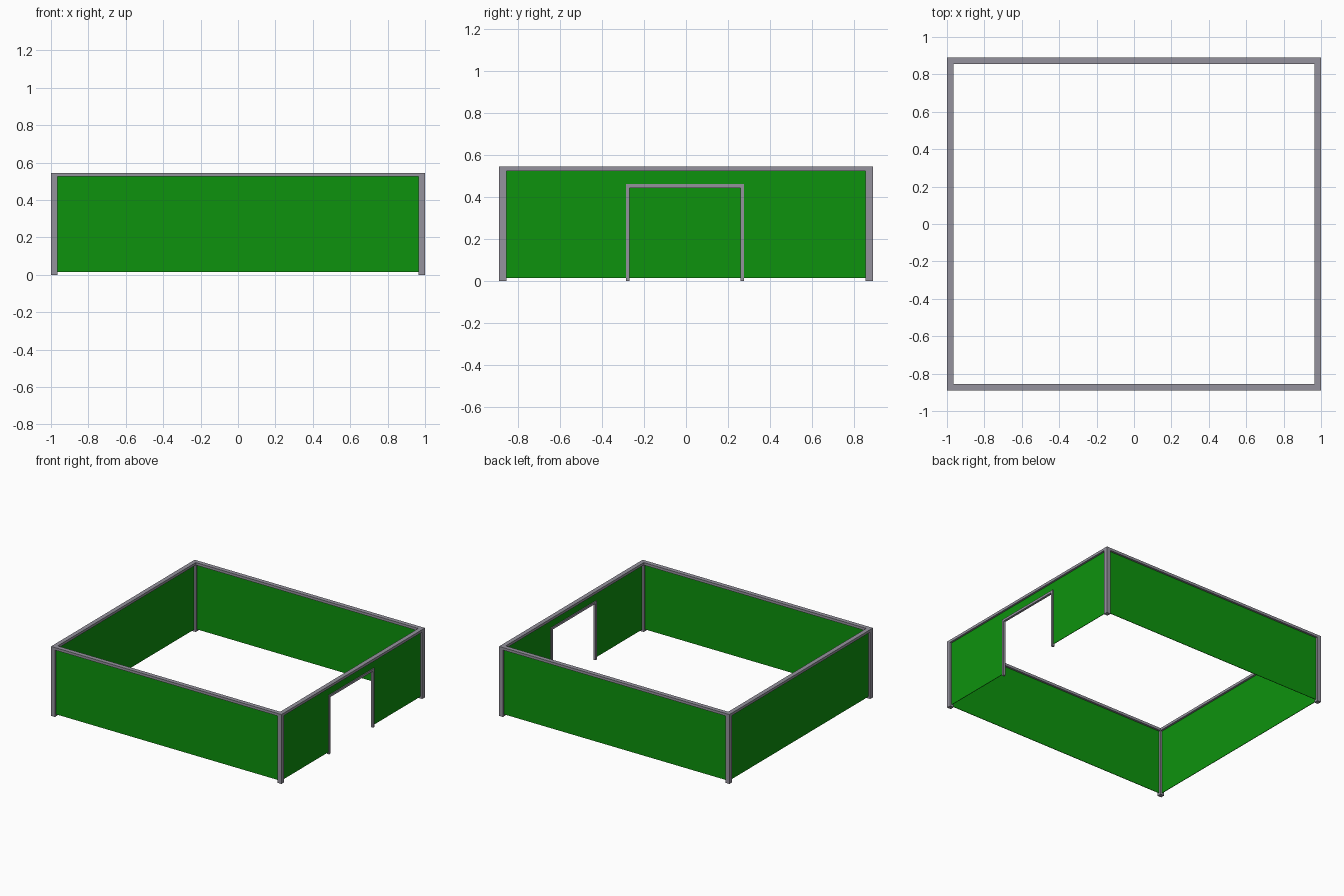
import bpy

if "Cube" in bpy.data.objects:
    bpy.data.objects.remove(bpy.data.objects["Cube"])

HX, HY, H = 1.0, 0.89, 0.545      # outer half sizes and height
POST, RAIL = 0.034, 0.02          # corner post width, top rail height
DOOR_Y0, DOOR_Y1, DOOR_TOP = -0.287, 0.277, 0.462
FRAME = 0.018                     # door frame thickness
PANEL, GAP = 0.004, 0.015         # panel thickness, gap under panels


def material(name, colour):
    m = bpy.data.materials.new(name)
    m.diffuse_color = (*colour, 1)
    m.use_nodes = True
    m.node_tree.nodes["Principled BSDF"].inputs["Base Color"].default_value = m.diffuse_color
    return m


grey = material("grey metal", (0.30, 0.29, 0.34))
green = material("green panel", (0.004, 0.29, 0.004))


def box(name, lo, hi, mat):
    size = [b - a for a, b in zip(lo, hi)]
    mid = [(a + b) / 2 for a, b in zip(lo, hi)]
    bpy.ops.mesh.primitive_cube_add(size=1, location=mid)
    ob = bpy.context.object
    ob.name = name
    ob.scale = size
    bpy.ops.object.transform_apply(location=False, rotation=False, scale=True)
    ob.data.materials.append(mat)
    return ob


cx, cy = HX - POST / 2, HY - POST / 2   # wall centre lines
ix, iy = HX - POST, HY - POST           # inner faces of the posts
p = PANEL / 2
top = H - RAIL

# Corner posts
for sx in (-1, 1):
    for sy in (-1, 1):
        box("corner_post", (sx * cx - POST / 2, sy * cy - POST / 2, 0),
            (sx * cx + POST / 2, sy * cy + POST / 2, top), grey)

# Top rails
for s in (-1, 1):
    box("long_top_rail", (-HX, s * cy - POST / 2, top), (HX, s * cy + POST / 2, H), grey)
    box("side_top_rail", (s * cx - POST / 2, -iy, top), (s * cx + POST / 2, iy, H), grey)

# Front, back and left panels
for name, s in (("front_panel", -1), ("back_panel", 1)):
    box(name, (-ix, s * cy - p, GAP), (ix, s * cy + p, top), green)
box("left_panel", (-cx - p, -iy, GAP), (-cx + p, iy, top), green)

# Right wall panels around the doorway
for name, y0, y1, z0 in (("right_front_panel", -iy, DOOR_Y0, GAP),
                         ("right_back_panel", DOOR_Y1, iy, GAP),
                         ("above_door_panel", DOOR_Y0, DOOR_Y1, DOOR_TOP)):
    box(name, (cx - p, y0, z0), (cx + p, y1, top), green)

# Door frame
f = FRAME / 2
for y in (DOOR_Y0, DOOR_Y1 - FRAME):
    box("door_post", (cx - f, y, 0), (cx + f, y + FRAME, DOOR_TOP - FRAME), grey)
box("door_lintel", (cx - f, DOOR_Y0, DOOR_TOP - FRAME), (cx + f, DOOR_Y1, DOOR_TOP), grey)
